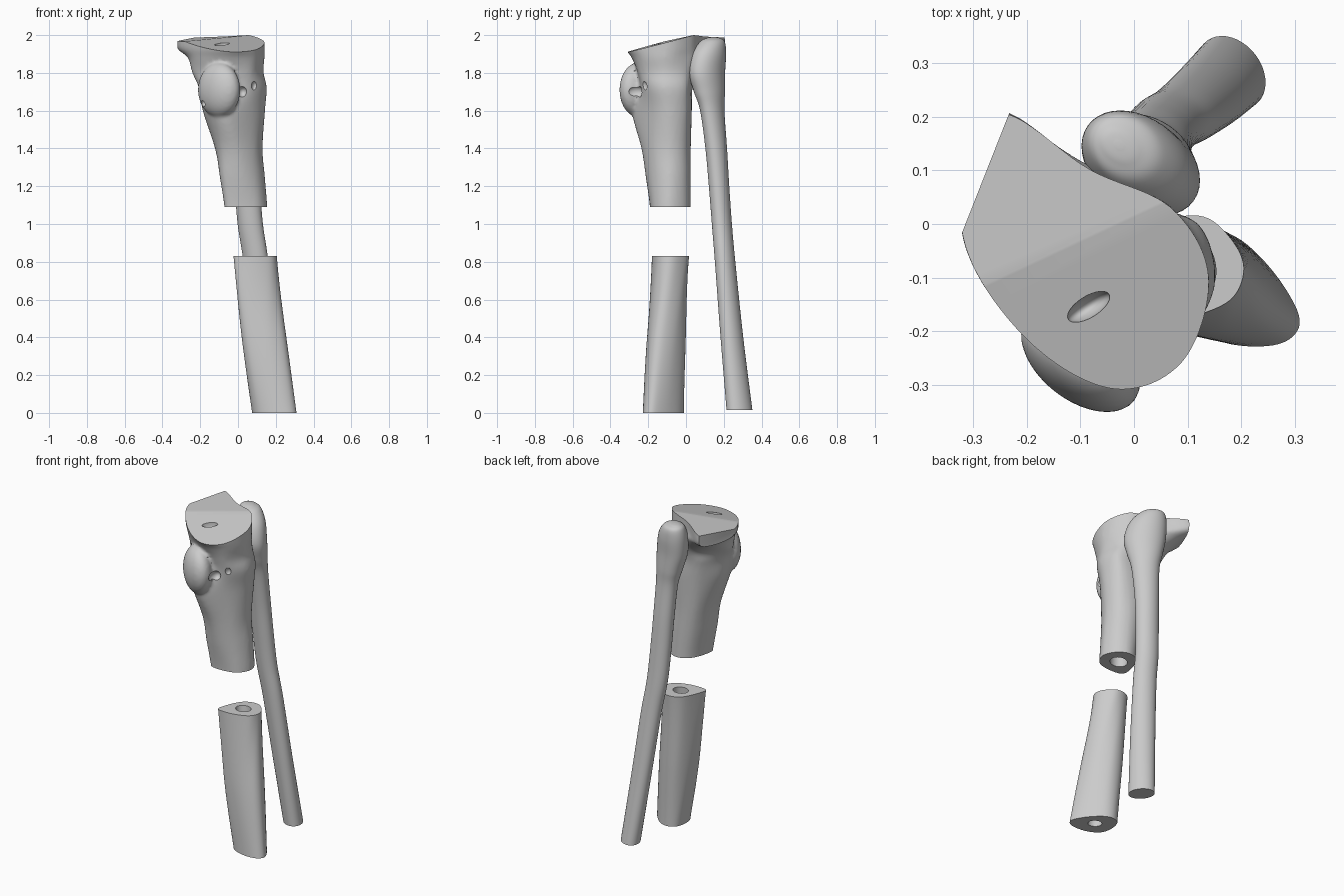
import bpy, bmesh, math
from mathutils import Vector, Matrix

if "Cube" in bpy.data.objects:
    bpy.data.objects.remove(bpy.data.objects["Cube"])


def catmull(pts, steps, closed):
    n, out = len(pts), []
    for i in range(n if closed else n - 1):
        if closed:
            a, b, c, d = (pts[(i + k) % n] for k in (-1, 0, 1, 2))
        else:
            a, b, c, d = (pts[min(max(i + k, 0), n - 1)] for k in (-1, 0, 1, 2))
        for s in range(steps):
            t = s / steps
            out.append(0.5 * (2 * b + (c - a) * t + (2 * a - 5 * b + 4 * c - d) * t * t
                              + (3 * b - a - 3 * c + d) * t ** 3))
    return out if closed else out + [pts[-1].copy()]


def outline(z, pts, steps=6):
    return catmull([Vector((x, y, z)) for x, y in pts], steps, True)


def ellipse(z, cx, cy, rx, ry, deg=0, n=40):
    r = math.radians(deg)
    out = []
    for i in range(n):
        t = 2 * math.pi * i / n - r
        u, v = rx * math.cos(t), ry * math.sin(t)
        out.append(Vector((cx + u * math.cos(r) - v * math.sin(r),
                           cy + u * math.sin(r) + v * math.cos(r), z)))
    return out


def add_object(name, bm):
    bmesh.ops.recalc_face_normals(bm, faces=bm.faces)
    me = bpy.data.meshes.new(name)
    bm.to_mesh(me)
    bm.free()
    ob = bpy.data.objects.new(name, me)
    bpy.context.collection.objects.link(ob)
    return ob


def loft(name, rings, steps=6):
    cols = [catmull(list(c), steps, False) for c in zip(*rings)]
    bm = bmesh.new()
    rows = [[bm.verts.new(p) for p in row] for row in zip(*cols)]
    n = len(cols)
    for a, b in zip(rows, rows[1:]):
        for i in range(n):
            j = (i + 1) % n
            bm.faces.new((a[i], a[j], b[j], b[i]))
    bm.faces.new(rows[0][::-1])
    bm.faces.new(rows[-1])
    return add_object(name, bm)


def ellipsoid(name, loc, radii, deg=0):
    bm = bmesh.new()
    m = (Matrix.Translation(loc) @ Matrix.Rotation(math.radians(deg), 4, 'Z')
         @ Matrix.Diagonal((*radii, 1)))
    bmesh.ops.create_icosphere(bm, subdivisions=4, radius=1, matrix=m)
    return add_object(name, bm)


def modify(ob, kind, **props):
    bpy.context.view_layer.objects.active = ob
    mod = ob.modifiers.new(kind, kind)
    for k, v in props.items():
        setattr(mod, k, v)
    bpy.ops.object.modifier_apply(modifier=mod.name)


def combine(ob, other, op):
    modify(ob, 'BOOLEAN', operation=op, object=other, solver='EXACT')
    bpy.data.objects.remove(other)


def saw(ob, point, normal):
    """Cut away everything on the normal side and close the cut."""
    bm = bmesh.new()
    bm.from_mesh(ob.data)
    bmesh.ops.bisect_plane(bm, geom=bm.verts[:] + bm.edges[:] + bm.faces[:], dist=1e-5,
                           plane_co=point, plane_no=normal, clear_outer=True)
    bmesh.ops.holes_fill(bm, edges=[e for e in bm.edges if e.is_boundary], sides=0)
    bmesh.ops.recalc_face_normals(bm, faces=bm.faces)
    bm.to_mesh(ob.data)
    bm.free()


def smooth(ob):
    bpy.ops.object.select_all(action='DESELECT')
    ob.select_set(True)
    bpy.context.view_layer.objects.active = ob
    bpy.ops.object.shade_smooth_by_angle(angle=math.radians(35))


# Upper shin bone: shaft flaring into the joint block
shaft_end = [(-.065, -.175), (.03, -.19), (.115, -.165), (.155, -.09),
             (.12, -.01), (.05, .025), (-.02, -.005), (-.06, -.085)]
plateau = [(-.215, -.2), (-.04, -.318), (.09, -.26), (.14, -.1),
           (.07, .03), (-.08, .1), (-.26, .205), (-.32, -.01)]
upper = loft("upper_shin_bone", [
    outline(1.0, shaft_end), outline(1.09, shaft_end),
    outline(1.25, [(-.085, -.19), (.01, -.212), (.1, -.172), (.142, -.09),
                   (.11, -.01), (.035, .025), (-.045, -.003), (-.09, -.092)]),
    outline(1.4, [(-.1, -.205), (-.01, -.235), (.09, -.18), (.13, -.09),
                  (.1, -.01), (.02, .025), (-.07, 0), (-.12, -.1)]),
    outline(1.6, [(-.15, -.24), (-.06, -.285), (.08, -.2), (.142, -.1),
                  (.11, 0), (.01, .03), (-.1, .01), (-.185, -.1)]),
    outline(1.72, [(-.17, -.22), (-.05, -.25), (.08, -.22), (.15, -.12),
                   (.12, 0), (0, .03), (-.12, .02), (-.205, -.1)]),
    outline(1.8, [(-.19, -.19), (-.06, -.25), (.07, -.24), (.135, -.12),
                  (.1, 0), (0, .05), (-.13, .04), (-.24, -.08)]),
    outline(1.88, [(-.21, -.19), (-.05, -.285), (.085, -.25), (.14, -.11),
                   (.08, .02), (-.02, .08), (-.2, .12), (-.265, -.05)]),
    outline(1.93, plateau), outline(2.0, plateau), outline(2.07, plateau)])

# Front bump below the joint, fused to the shaft
combine(upper, ellipsoid("front_bump", (-.1, -.252, 1.71), (.128, .078, .145), -38), 'UNION')
modify(upper, 'REMESH', mode='VOXEL', voxel_size=.01)
modify(upper, 'SMOOTH', factor=.5, iterations=4)

# Flat saw cuts: shaft end, two sloping plateau faces, inner side
saw(upper, (0, 0, 1.09), (0, 0, -1))
saw(upper, (.06, .04, 2.0), Vector((.02, -.26, 1)).normalized())
saw(upper, (.06, .04, 2.0), Vector((-.075, -.05, 1)).normalized())
saw(upper, (-.315, 0, 1.95), Vector((-.19, .075, 0)).normalized())

# Marrow canal and small pits
combine(upper, loft("canal_cutter", [ellipse(1.0, .045, -.085, .055, .045, 20),
                                     ellipse(1.25, .025, -.095, .055, .05, 20),
                                     ellipse(1.55, -.02, -.11, .05, .05, 20)]), 'DIFFERENCE')
for loc, radii, deg in (((-.085, -.155, 1.955), (.045, .02, .05), 32),
                        ((.025, -.265, 1.7), (.028, .045, .032), 0),
                        ((-.18, -.24, 1.64), (.016, .03, .02), 0),
                        ((.09, -.235, 1.73), (.02, .03, .03), 0)):
    combine(upper, ellipsoid("pit_cutter", loc, radii, deg), 'DIFFERENCE')
smooth(upper)

# Lower shin bone: hollow shaft piece
lower = loft("lower_shin_bone", [
    outline(0, [(.075, -.12), (.09, -.04), (.14, -.012), (.2, -.03), (.265, -.095),
                (.308, -.17), (.297, -.21), (.25, -.228), (.17, -.222), (.1, -.185)]),
    outline(.4, [(.02, -.15), (.035, -.07), (.08, -.012), (.15, -.005), (.22, -.055),
                 (.255, -.125), (.24, -.175), (.18, -.202), (.11, -.205), (.045, -.19)]),
    outline(.83, [(-.022, -.165), (-.008, -.1), (.03, -.022), (.08, .012), (.14, .01),
                  (.19, -.04), (.205, -.09), (.18, -.142), (.11, -.172), (.03, -.18)])], 16)
combine(lower, loft("canal_cutter", [ellipse(-.05, .19, -.125, .04, .032, -35),
                                     ellipse(.4, .14, -.11, .04, .035, -20),
                                     ellipse(.88, .09, -.08, .047, .04, 0)]), 'DIFFERENCE')
smooth(lower)

# Long slender calf bone with its knobbed head
calf = loft("calf_bone", [ellipse(*s) for s in (
    (.015, .182, .283, .075, .056, -52),
    (.4, .14, .243, .071, .054, -35),
    (.8, .095, .207, .068, .052, -20),
    (1.0, .065, .19, .068, .052, -15),
    (1.2, .05, .175, .068, .053, -15),
    (1.4, .04, .16, .07, .055, -22),
    (1.6, .033, .139, .08, .058, -30),
    (1.7, .025, .124, .1, .072, -35),
    (1.8, .015, .111, .118, .083, -35),
    (1.9, .002, .122, .108, .08, -35),
    (1.965, -.015, .14, .075, .06, -35),
    (1.985, -.025, .145, .04, .03, -35),
    (1.99, -.028, .147, .008, .006, -35))], 7)
smooth(calf)
